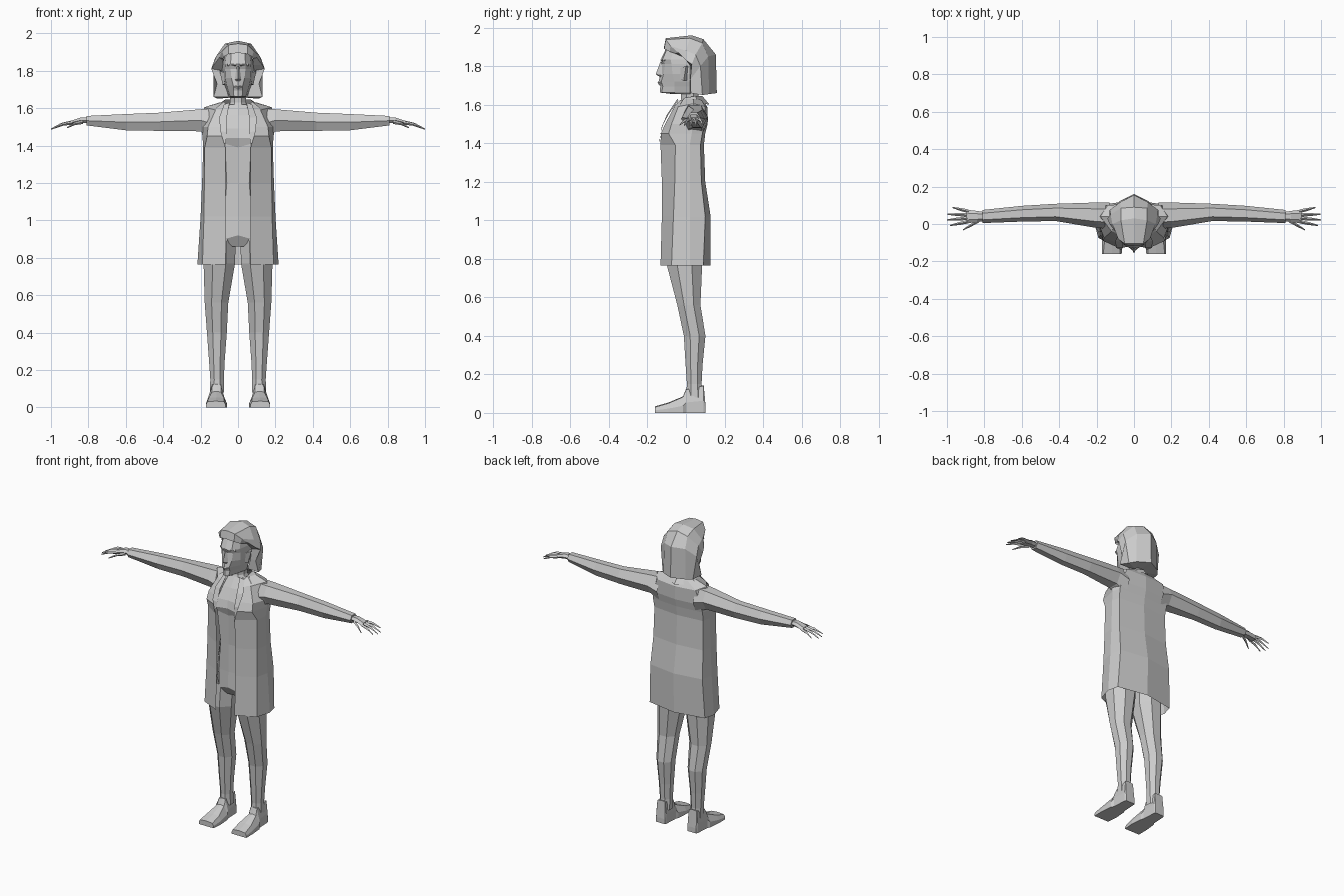
import bpy, bmesh, math
from mathutils import Vector

grey = bpy.data.materials.new("plain grey")
grey.diffuse_color = (0.6, 0.6, 0.6, 1)


def finish(name, bm, mirror=True):
    """Turn a bmesh into a flat shaded object, mirrored over x = 0."""
    if mirror:
        g = bm.verts[:] + bm.edges[:] + bm.faces[:]
        dup = bmesh.ops.duplicate(bm, geom=g)["geom"]
        new = [e for e in dup if isinstance(e, bmesh.types.BMVert)]
        for v in new:
            v.co.x = -v.co.x
        bmesh.ops.reverse_faces(bm, faces=[e for e in dup if isinstance(e, bmesh.types.BMFace)])
    bmesh.ops.remove_doubles(bm, verts=bm.verts, dist=0.0008)
    bmesh.ops.recalc_face_normals(bm, faces=bm.faces)
    me = bpy.data.meshes.new(name)
    bm.to_mesh(me)
    bm.free()
    me.materials.append(grey)
    ob = bpy.data.objects.new(name, me)
    bpy.context.collection.objects.link(ob)
    return ob


def skin(bm, rings, closed=False, caps=False):
    """Bridge rows of points into quads."""
    rows = [[bm.verts.new(p) for p in r] for r in rings]
    n = len(rows[0])
    for a, b in zip(rows, rows[1:]):
        for i in range(n if closed else n - 1):
            j = (i + 1) % n
            bm.faces.new((a[i], a[j], b[j], b[i]))
    if caps:
        bm.faces.new(rows[0])
        bm.faces.new(rows[-1])


def loft(name, rings, closed=False, caps=False, mirror=True):
    bm = bmesh.new()
    skin(bm, rings, closed, caps)
    return finish(name, bm, mirror)


def at_z(z, pts):
    return [(x, y, z) for x, y in pts]


def oval_z(cx, cy, rx, ry, z, n=8):
    a = [2 * math.pi * (i + 0.5) / n for i in range(n)]
    k = 1 / math.cos(math.pi / n)
    return [(cx + rx * k * math.cos(t), cy + ry * k * math.sin(t), z) for t in a]


def oval_x(x, cy, cz, ry, rz, n=6):
    a = [2 * math.pi * i / n for i in range(n)]
    return [(x, cy + ry * math.cos(t), cz + rz * math.sin(t)) for t in a]


# Head, half rings from the front centre round to the back centre
head = [
    at_z(1.91, [(0, -.095), (.035, -.09), (.06, -.05), (.06, .02), (0, .06)]),
    at_z(1.835, [(0, -.130), (.04, -.122), (.068, -.08), (.085, .02), (0, .1)]),
    at_z(1.81, [(0, -.125), (.04, -.108), (.07, -.075), (.085, .02), (0, .1)]),
    at_z(1.76, [(0, -.132), (.035, -.116), (.068, -.07), (.08, .02), (0, .1)]),
    at_z(1.72, [(0, -.142), (.025, -.128), (.06, -.06), (.07, .02), (0, .08)]),
    at_z(1.695, [(0, -.133), (.025, -.12), (.052, -.06), (.06, .02), (0, .07)]),
    at_z(1.663, [(0, -.136), (.022, -.126), (.042, -.06), (.05, .02), (0, .06)]),
    at_z(1.655, [(0, -.07), (.015, -.068), (.034, -.04), (.045, .02), (0, .06)]),
]
loft("head", head)

# Nose wedge, brow and lips
bm = bmesh.new()
skin(bm, [[(0, -.132, 1.825), (.008, -.126, 1.82)],
          [(0, -.157, 1.757), (.017, -.125, 1.752)],
          [(0, -.132, 1.742), (.012, -.125, 1.742)]])
finish("nose", bm)
loft("lips", [[(0, -.140, 1.725), (.024, -.125, 1.718)],
              [(0, -.148, 1.716), (.024, -.128, 1.713)],
              [(0, -.138, 1.700), (.014, -.127, 1.703)]])
loft("brows", [[(.012, -.130, 1.838), (.055, -.105, 1.838)],
               [(.012, -.133, 1.830), (.057, -.108, 1.828)],
               [(.012, -.124, 1.825), (.055, -.095, 1.823)]])
loft("ears", [[(.075, -.03, 1.79), (.098, .0, 1.80), (.075, .015, 1.80)],
              [(.07, -.03, 1.73), (.082, -.012, 1.725), (.07, .005, 1.725)]],
     closed=True, caps=True)

# Bobbed hair, rows from the parting down to the front edge
hair = [
    [(0, -.115, 1.895), (0, -.105, 1.945), (0, .03, 1.96), (0, .09, 1.94), (0, .155, 1.86), (0, .16, 1.66)],
    [(.05, -.113, 1.89), (.05, -.105, 1.938), (.07, .02, 1.945), (.07, .085, 1.92), (.075, .115, 1.85), (.08, .12, 1.655)],
    [(.075, -.085, 1.875), (.085, -.08, 1.905), (.115, .0, 1.88), (.125, .05, 1.86), (.13, .075, 1.80), (.11, .085, 1.65)],
    [(.08, -.055, 1.865), (.1, -.04, 1.87), (.13, .0, 1.83), (.143, .03, 1.81), (.112, .022, 1.73), (.13, .025, 1.66)],
]
bm = bmesh.new()
skin(bm, hair)
inner = [(.075, -.04, 1.86), (.08, -.02, 1.85), (.08, .0, 1.83), (.08, .025, 1.8), (.07, .03, 1.73), (.05, .03, 1.66)]
skin(bm, [hair[3], inner])
skin(bm, [[r[-1] for r in hair] + [inner[-1]], [(0, .03, 1.66)] * 5])
bmesh.ops.dissolve_degenerate(bm, dist=0.0005, edges=bm.edges)
finish("hair", bm)

# Neck
loft("neck", [oval_z(0, .02, .045, .045, 1.70), oval_z(0, .02, .042, .045, 1.63),
              oval_z(0, .02, .07, .07, 1.57)], closed=True, mirror=False)

# Body under the coat, with the bust and the pointed hip bottom
body = [
    at_z(1.62, [(0, -.035), (.045, -.03), (.06, .03), (0, .07)]),
    at_z(1.56, [(0, -.075), (.06, -.07), (.12, .03), (0, .09)]),
    at_z(1.49, [(0, -.105), (.07, -.112), (.14, .03), (0, .09)]),
    at_z(1.44, [(0, -.112), (.07, -.13), (.15, .03), (0, .09)]),
    [(0, -.10, 1.39), (.07, -.115, 1.41), (.15, .03, 1.41), (0, .085, 1.41)],
    at_z(1.2, [(0, -.1), (.06, -.095), (.14, .02), (0, .08)]),
    at_z(1.02, [(0, -.1), (.075, -.092), (.16, .02), (0, .1)]),
    [(0, -.105, .92), (.07, -.095, .90), (.165, .02, .90), (0, .1, .9)],
    [(0, -.07, .86), (.03, -.07, .86), (.05, .02, .86), (0, .07, .86)],
]
loft("body", body)

# Open coat, from the front edge round to the back centre
coat = [
    [(.058, -.035, 1.62), (.085, 0, 1.63), (.1, .04, 1.63), (.07, .08, 1.625), (0, .09, 1.62)],
    [(.058, -.06, 1.59), (.12, -.04, 1.59), (.18, .04, 1.605), (.14, .1, 1.59), (0, .112, 1.585)],
    at_z(1.50, [(.07, -.108), (.16, -.075), (.2, .03), (.17, .095), (0, .112)]),
    at_z(1.45, [(.078, -.13), (.165, -.09), (.19, .03), (.18, .085), (0, .1)]),
    at_z(1.39, [(.068, -.132), (.178, -.055), (.186, .02), (.176, .075), (0, .093)]),
    at_z(1.2, [(.066, -.125), (.18, -.058), (.192, .02), (.18, .08), (0, .1)]),
    at_z(1.02, [(.066, -.125), (.182, -.065), (.2, .02), (.188, .1), (0, .128)]),
    at_z(.765, [(.068, -.132), (.19, -.075), (.217, .02), (.2, .09), (0, .126)]),
]
loft("coat", coat)

# Folded collar and hanging lapels
loft("collar", [[(.05, -.04, 1.60), (.075, -.01, 1.635), (.07, .05, 1.645), (0, .085, 1.645)],
                [(.075, -.075, 1.575), (.118, -.03, 1.60), (.12, .06, 1.61), (0, .122, 1.60)]])
loft("lapels", [[(.045, -.045, 1.63), (.075, -.04, 1.62)],
                [(.06, -.098, 1.55), (.10, -.09, 1.55)],
                [(.062, -.128, 1.47), (.095, -.128, 1.48)],
                [(.066, -.138, 1.41), (.074, -.136, 1.41)]])

# Sleeves with cuffs
sleeve = [oval_x(.13, .045, 1.515, .07, .095), oval_x(.2, .047, 1.535, .068, .068),
          oval_x(.42, .062, 1.527, .046, .056), oval_x(.6, .055, 1.525, .042, .05),
          oval_x(.81, .04, 1.533, .035, .029), oval_x(.81, .04, 1.533, .024, .018)]
loft("sleeves", sleeve, closed=True)

# Hands: palm, then four fingers and a thumb as tapered prisms
loft("palms", [oval_x(.79, .04, 1.535, .022, .015), oval_x(.84, .04, 1.535, .030, .017),
               oval_x(.895, .04, 1.522, .036, .012)], closed=True, caps=True)
bm = bmesh.new()
digits = [((.885, .068, 1.523), (.97, .088, 1.497)), ((.89, .049, 1.524), (.998, .052, 1.488)),
          ((.89, .031, 1.524), (1.0, .022, 1.488)), ((.885, .013, 1.522), (.985, -.008, 1.492)),
          ((.83, .018, 1.525), (.915, -.032, 1.495))]
for root, tip in digits:
    a, b = Vector(root), Vector(tip)
    mid = a.lerp(b, .5) + Vector((0, 0, .007))
    skin(bm, [oval_x(p.x, p.y, p.z, r, r, 4) for p, r in ((a, .010), (mid, .008), (b, .003))],
         closed=True, caps=True)
finish("fingers", bm)

# Legs
legs = [oval_z(.092, .0, .08, .095, .92), oval_z(.1, -.008, .084, .092, .77),
        oval_z(.115, .015, .063, .06, .56), oval_z(.113, .045, .053, .056, .4),
        oval_z(.113, .042, .042, .044, .25), oval_z(.112, .043, .036, .038, .15),
        oval_z(.112, .045, .038, .045, .08)]
loft("legs", legs, closed=True)

# Feet, sections from the heel to the toe: y, inner x, outer x, height, top inset
shoe = [(.102, .082, .145, .03, .0), (.092, .078, .15, .14, .008), (.0, .073, .155, .12, .018),
        (-.015, .066, .165, .082, .025), (-.09, .06, .172, .05, .015), (-.16, .066, .172, .03, .008)]
loft("feet", [[(a, y, 0), (a, y, h * .45), (a + t, y, h), ((a + b) / 2, y, h + .004),
               (b - t, y, h), (b, y, h * .45), (b, y, 0)] for y, a, b, h, t in shoe],
     closed=True, caps=True)
